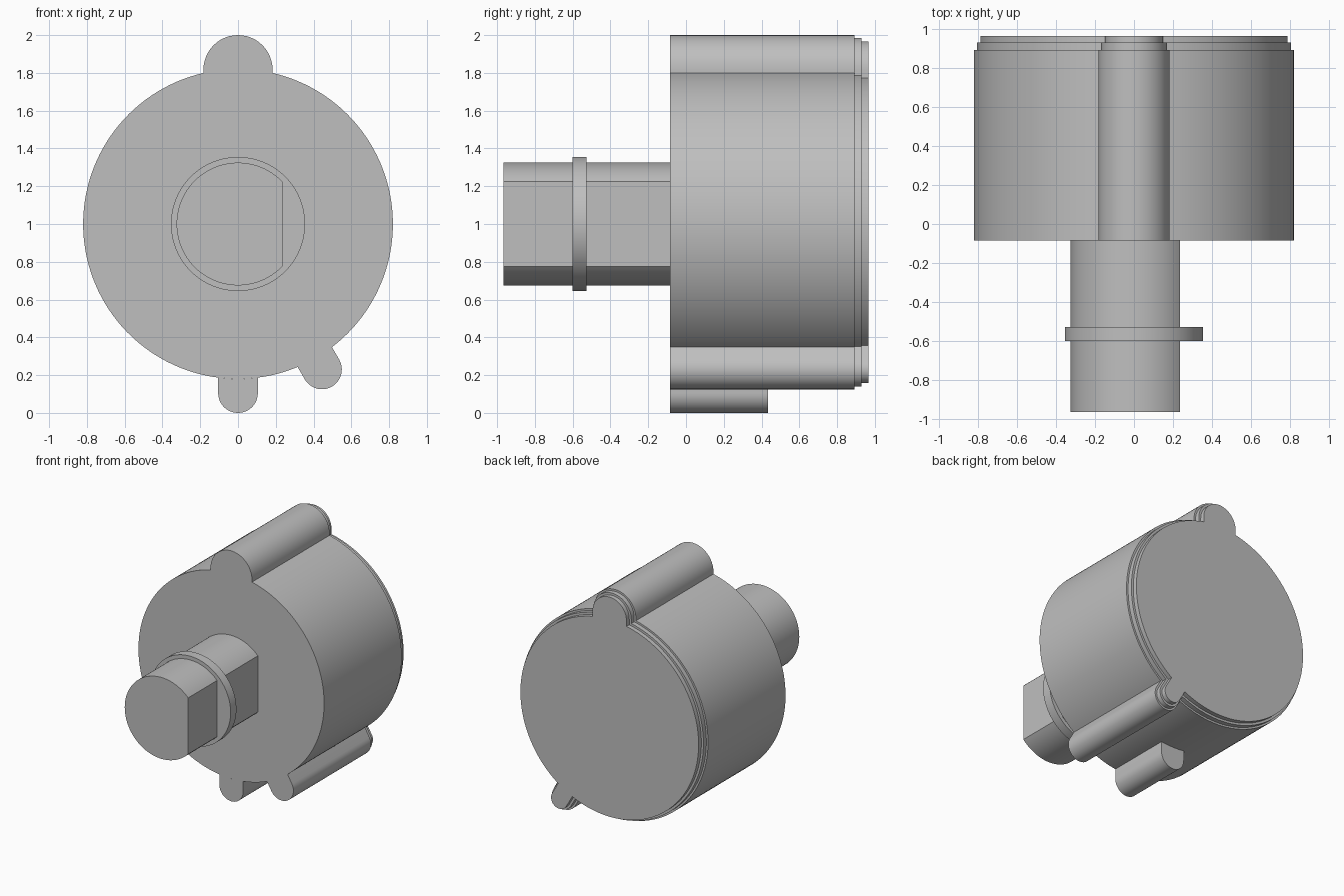
import bpy
import bmesh
from math import acos, asin, cos, pi, radians, sin

cube = bpy.data.objects.get("Cube")
if cube:
    bpy.data.objects.remove(cube, do_unlink=True)

grey = bpy.data.materials.new("satin grey")
grey.use_nodes = True
GREY = (0.52, 0.52, 0.52, 1)
grey.diffuse_color = GREY
grey.node_tree.nodes["Principled BSDF"].inputs["Base Color"].default_value = GREY

AXIS_Z = 1.0
RADIUS = 0.82
FRONT = -0.085


def arc(cx, cz, r, start, end, steps):
    return [(cx + r * cos(start + (end - start) * i / steps),
             cz + r * sin(start + (end - start) * i / steps))
            for i in range(steps + 1)]


def lobe_tip(angle, distance, r):
    """Half-round end of a lobe pointing outward at the given angle."""
    return arc(distance * cos(angle), distance * sin(angle), r,
               angle - pi / 2, angle + pi / 2, 24)


def body_outline(inset):
    """Round housing with its lobes, moved inward by inset."""
    r = RADIUS - inset
    lobes = [(radians(90), 0.817, 0.183), (radians(300), 0.889, 0.105)]
    points = []
    for i, (angle, distance, size) in enumerate(lobes):
        following, _, next_size = lobes[(i + 1) % 2]
        if following < angle:
            following += 2 * pi
        points += lobe_tip(angle, distance, size - inset)
        points += arc(0, 0, r, angle + asin((size - inset) / r),
                      following - asin((next_size - inset) / r), 72)
    return points


def loft(name, sections):
    """Join matching outlines, each at its own depth, and cap both ends."""
    bm = bmesh.new()
    rings = [[bm.verts.new((x, y, z + AXIS_Z)) for x, z in outline]
             for y, outline in sections]
    for a, b in zip(rings, rings[1:]):
        for i in range(len(a)):
            j = (i + 1) % len(a)
            bm.faces.new((a[i], a[j], b[j], b[i]))
    bm.faces.new(rings[0])
    bm.faces.new(rings[-1])
    bmesh.ops.recalc_face_normals(bm, faces=bm.faces[:])
    mesh = bpy.data.meshes.new(name)
    bm.to_mesh(mesh)
    bm.free()
    mesh.materials.append(grey)
    obj = bpy.data.objects.new(name, mesh)
    bpy.context.collection.objects.link(obj)
    bpy.ops.object.select_all(action="DESELECT")
    obj.select_set(True)
    bpy.context.view_layer.objects.active = obj
    bpy.ops.object.shade_smooth_by_angle(angle=radians(30))
    return obj


# Lobed housing with two small steps at the back
steps = [(FRONT, 0), (0.893, 0), (0.893, 0.015), (0.93, 0.015),
         (0.93, 0.033), (0.965, 0.033)]
loft("housing", [(y, body_outline(inset)) for y, inset in steps])

# Short locating lug under the housing
down = radians(270)
half = asin(0.105 / RADIUS)
lug = lobe_tip(down, 0.895, 0.105) + arc(0, 0, RADIUS, down + half, down - half, 10)
loft("locating_lug", [(FRONT, lug), (0.435, lug)])

# Shaft with one flat side
flat = acos(0.235 / 0.325)
shaft = arc(0, 0, 0.325, flat, 2 * pi - flat, 80)
loft("shaft", [(-0.965, shaft), (FRONT + 0.02, shaft)])

# Retaining collar around the shaft
collar = arc(0, 0, 0.355, 0, 2 * pi, 96)[:-1]
loft("shaft_collar", [(-0.60, collar), (-0.527, collar)])
